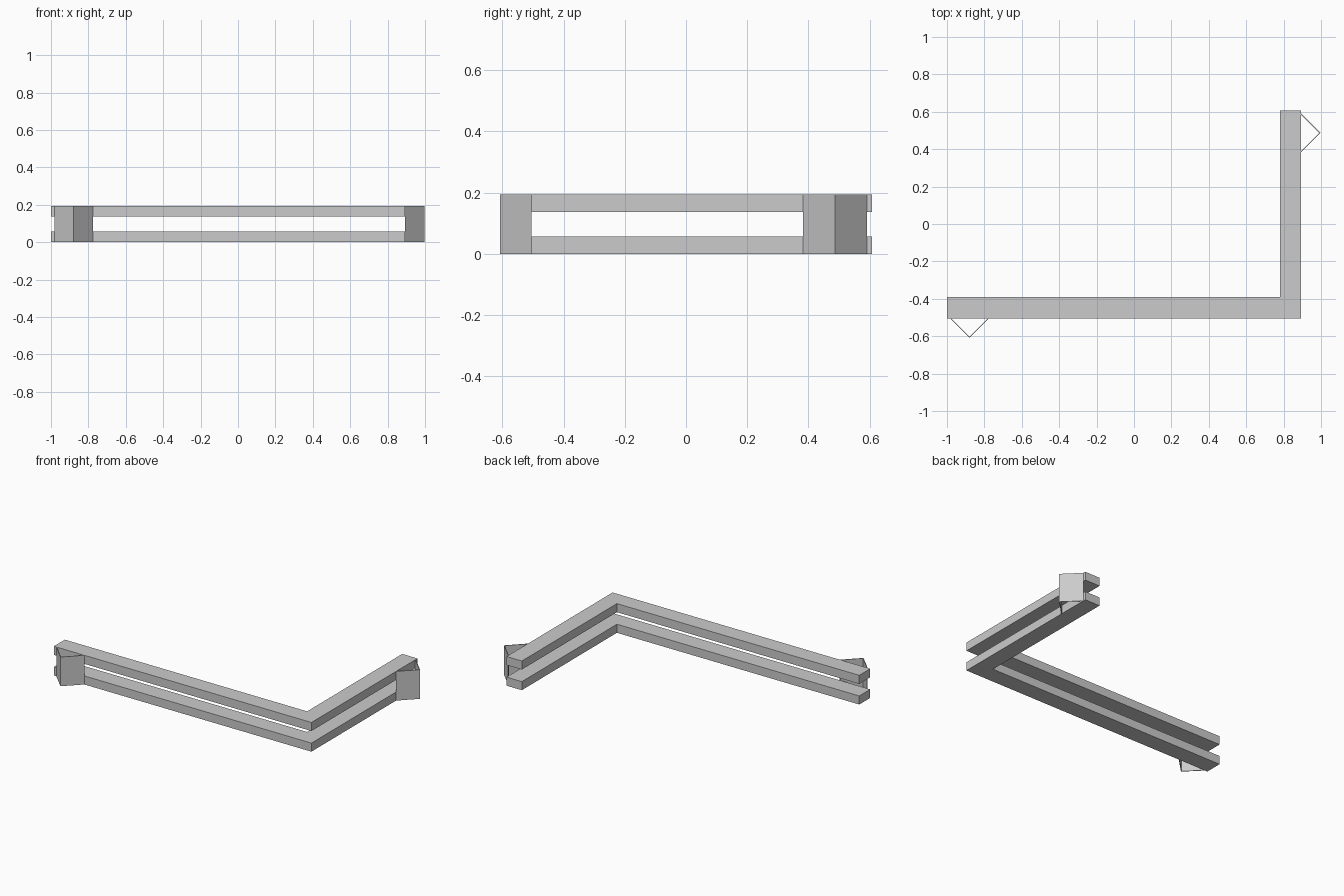
import bpy
import bmesh
from mathutils import Vector

cube = bpy.data.objects.get("Cube")
if cube:
    bpy.data.objects.remove(cube, do_unlink=True)

HEIGHT = 0.194
RAIL = 0.057

# Single painted grey finish
grey = bpy.data.materials.new("light grey")
grey.use_nodes = True
colour = (0.6, 0.6, 0.6, 1)
grey.diffuse_color = colour
grey.node_tree.nodes["Principled BSDF"].inputs["Base Color"].default_value = colour


def prism(name, outline, bottom, height):
    """Extrude a flat outline upward into a solid part."""
    bm = bmesh.new()
    face = bm.faces.new([bm.verts.new((x, y, bottom)) for x, y in outline])
    grown = bmesh.ops.extrude_face_region(bm, geom=[face])["geom"]
    top = [v for v in grown if isinstance(v, bmesh.types.BMVert)]
    bmesh.ops.translate(bm, verts=top, vec=(0, 0, height))
    bmesh.ops.recalc_face_normals(bm, faces=bm.faces)
    mesh = bpy.data.meshes.new(name)
    bm.to_mesh(mesh)
    bm.free()
    mesh.materials.append(grey)
    obj = bpy.data.objects.new(name, mesh)
    bpy.context.collection.objects.link(obj)


def bracket(name, centre, outward, reach=0.103, sheet=0.006):
    """Thin folded sheet, open towards the rails, with its ridge pointing outward."""
    c, out = Vector(centre), Vector(outward)
    side = Vector((-out.y, out.x))
    inner = reach - sheet
    outline = [c - side * reach, c + out * reach, c + side * reach,
               c + side * inner, c + out * inner, c - side * inner]
    prism(name, outline, 0, HEIGHT)


# Two stacked L-shaped rails
corner = [(-1, -0.505), (0.893, -0.505), (0.893, 0.608),
          (0.781, 0.608), (0.781, -0.39), (-1, -0.39)]
prism("lower_rail", corner, 0, RAIL)
prism("upper_rail", corner, HEIGHT - RAIL, RAIL)

# Folded end brackets
bracket("front_bracket", (-0.879, -0.505), (0, -1))
bracket("side_bracket", (0.893, 0.487), (1, 0), reach=0.104)
